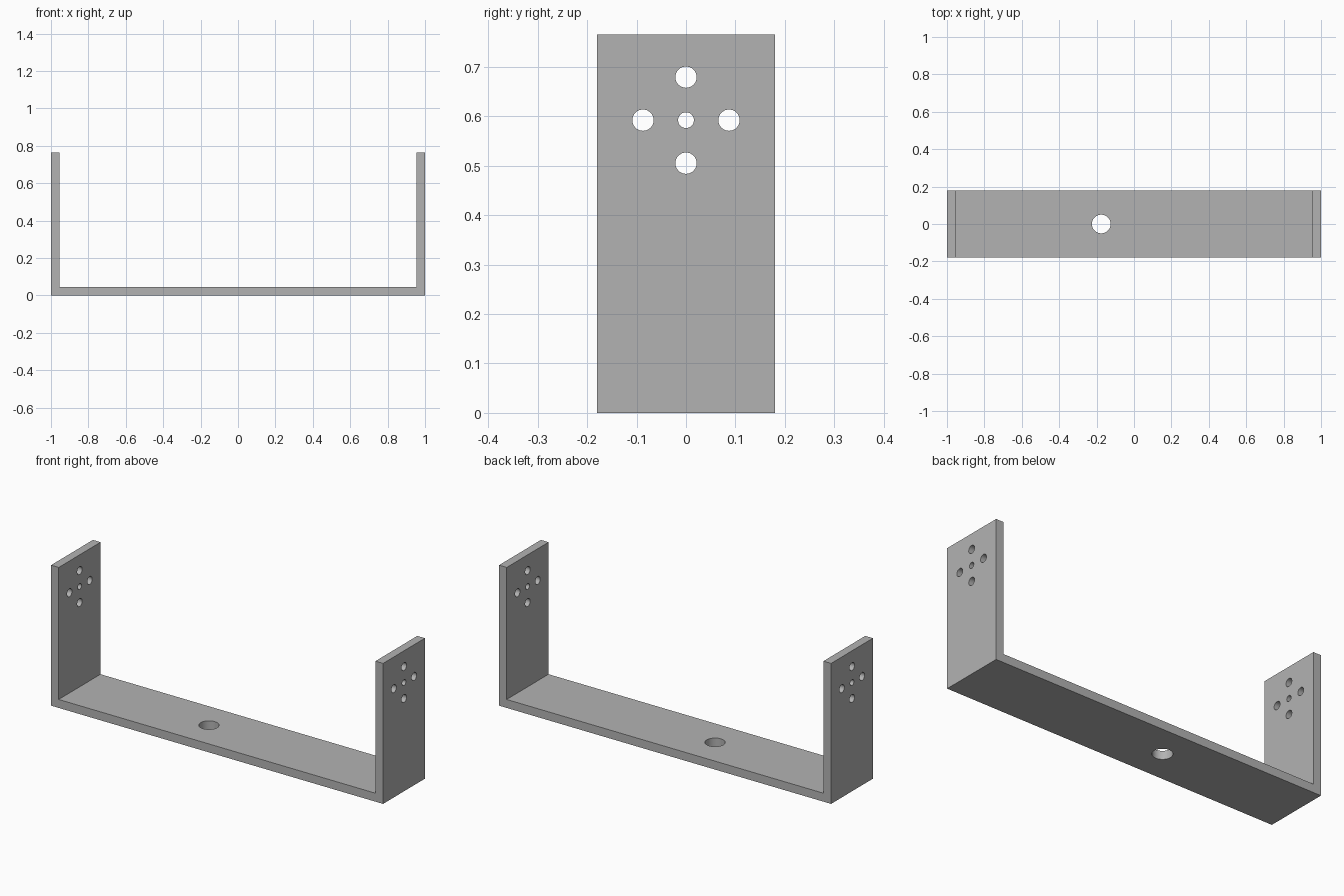
import bpy, bmesh, math
from mathutils import Matrix, Vector

default = bpy.data.objects.get("Cube")
if default:
    bpy.data.objects.remove(default, do_unlink=True)

HALF_X, HALF_Y, HEIGHT = 1.0, 0.18, 0.765
WALL = 0.046

# Single grey metal
metal = bpy.data.materials.new("grey_metal")
metal.use_nodes = True
GREY = (0.45, 0.45, 0.45, 1)
metal.diffuse_color = GREY
metal.node_tree.nodes["Principled BSDF"].inputs["Base Color"].default_value = GREY


def add_object(name, bm):
    bmesh.ops.recalc_face_normals(bm, faces=bm.faces)
    mesh = bpy.data.meshes.new(name)
    bm.to_mesh(mesh)
    bm.free()
    mesh.materials.append(metal)
    obj = bpy.data.objects.new(name, mesh)
    bpy.context.collection.objects.link(obj)
    return obj


def add_drill(bm, centre, radius, depth, axis):
    turn = Vector((0, 0, 1)).rotation_difference(Vector(axis)).to_matrix().to_4x4()
    bmesh.ops.create_cone(bm, cap_ends=True, segments=48, radius1=radius, radius2=radius,
                          depth=depth, matrix=Matrix.Translation(centre) @ turn)


# U-shaped bracket: half profile mirrored, then extruded along y
half = [(HALF_X, 0), (HALF_X, HEIGHT), (HALF_X - WALL, HEIGHT), (HALF_X - WALL, WALL)]
profile = half + [(-x, z) for x, z in reversed(half)]
bm = bmesh.new()
face = bm.faces.new([bm.verts.new((x, -HALF_Y, z)) for x, z in profile])
ext = bmesh.ops.extrude_face_region(bm, geom=[face])
bmesh.ops.translate(bm, vec=(0, 2 * HALF_Y, 0),
                    verts=[v for v in ext["geom"] if isinstance(v, bmesh.types.BMVert)])
bracket = add_object("u_bracket", bm)

# Drills: pivot hole and four bolt holes through both arms, one hole in the base
bm = bmesh.new()
PIVOT_Z, BOLT_RING = 0.592, 0.087
add_drill(bm, (0, 0, PIVOT_Z), 0.016, 3, (1, 0, 0))
for i in range(4):
    a = i * math.pi / 2
    add_drill(bm, (0, BOLT_RING * math.cos(a), PIVOT_Z + BOLT_RING * math.sin(a)),
              0.0215, 3, (1, 0, 0))
add_drill(bm, (-0.175, 0, 0), 0.05, 0.3, (0, 0, 1))
drills = add_object("hole_cutters", bm)
drills.hide_render = True

# Cut the holes and discard the cutters
cut = bracket.modifiers.new("holes", 'BOOLEAN')
cut.operation = 'DIFFERENCE'
cut.solver = 'EXACT'
cut.object = drills
bpy.ops.object.select_all(action='DESELECT')
bracket.select_set(True)
bpy.context.view_layer.objects.active = bracket
bpy.ops.object.modifier_apply(modifier=cut.name)
bpy.data.objects.remove(drills, do_unlink=True)

# Smooth hole walls, sharp plate edges
bpy.ops.object.shade_smooth_by_angle(angle=math.radians(30))
